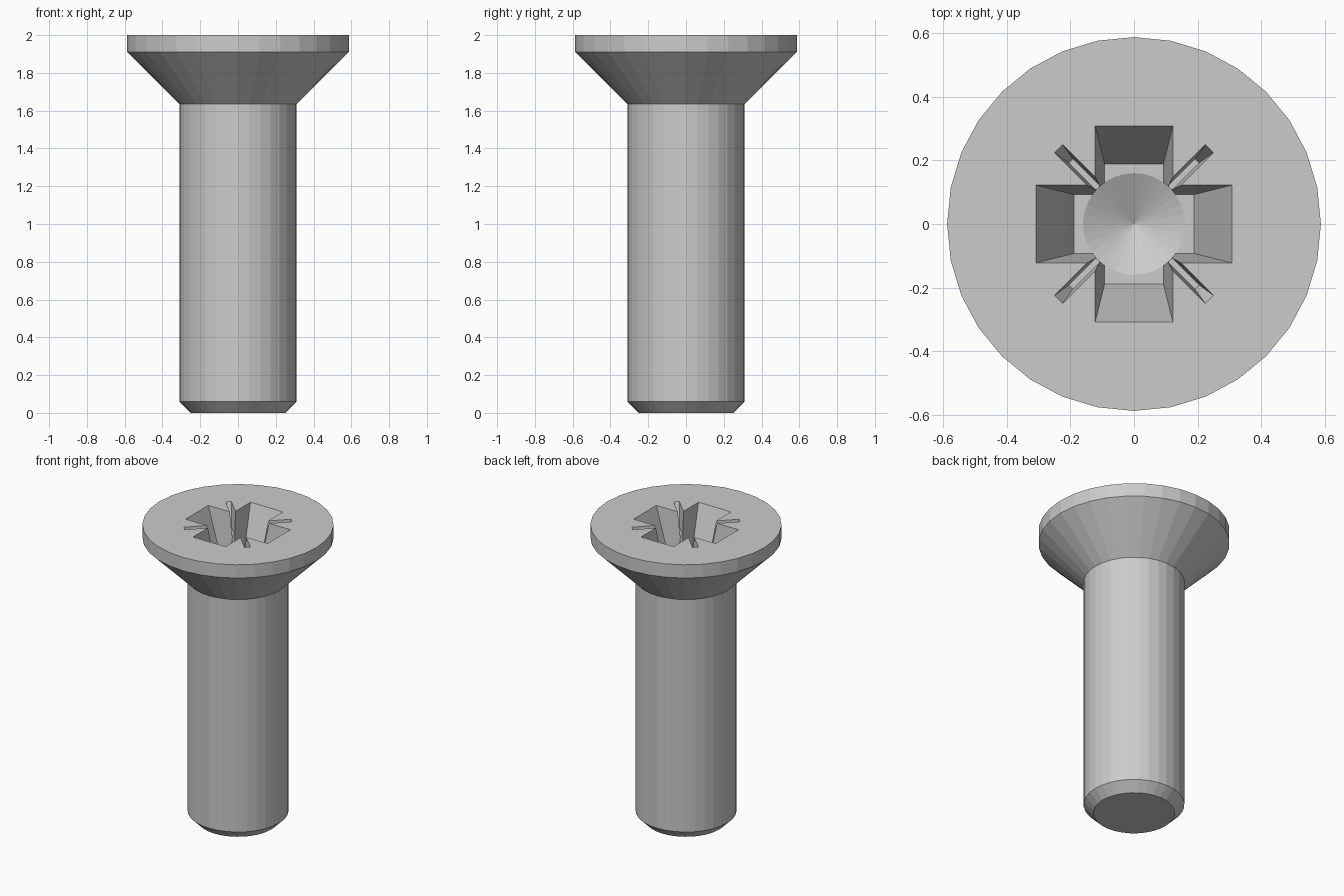
import bpy, bmesh, math

if "Cube" in bpy.data.objects:
    bpy.data.objects.remove(bpy.data.objects["Cube"])

TOP = 2.0
SIDES = 32


def finish(bm, name):
    bmesh.ops.recalc_face_normals(bm, faces=bm.faces)
    mesh = bpy.data.meshes.new(name)
    bm.to_mesh(mesh)
    bm.free()
    obj = bpy.data.objects.new(name, mesh)
    bpy.context.collection.objects.link(obj)
    return obj


def lathe(name, profile):
    """Revolve (radius, z) points around z; radius 0 makes a pole, open ends get caps."""
    bm = bmesh.new()
    rings = []
    for r, z in profile:
        n = SIDES if r > 0 else 1
        rings.append([bm.verts.new((r * math.cos(2 * math.pi * i / SIDES),
                                    r * math.sin(2 * math.pi * i / SIDES), z))
                      for i in range(n)])
    for a, b in zip(rings, rings[1:]):
        for i in range(SIDES):
            j = (i + 1) % SIDES
            if len(a) == 1:
                bm.faces.new((a[0], b[j], b[i]))
            else:
                bm.faces.new((a[i], a[j], b[j], b[i]))
    for ring in (rings[0], rings[-1]):
        if len(ring) > 1:
            bm.faces.new(ring)
    return finish(bm, name)


def tapered_slot(name, top, floor, depth, angle):
    """Cutter with half length/width given at the head surface and at the floor."""
    bm = bmesh.new()
    bmesh.ops.create_cube(bm, size=2)
    ca, sa = math.cos(angle), math.sin(angle)
    for v in bm.verts:
        t = 1.2 if v.co.z > 0 else 0.0
        x = v.co.x * (floor[0] + (top[0] - floor[0]) * t)
        y = v.co.y * (floor[1] + (top[1] - floor[1]) * t)
        v.co = (x * ca - y * sa, x * sa + y * ca, TOP - depth + depth * t)
    return finish(bm, name)


# Chamfered shank with countersunk head
screw = lathe("countersunk_screw", [(0.25, 0), (0.31, 0.06), (0.31, 1.635),
                                    (0.587, 1.91), (0.587, TOP)])

# Drive recess: cross arms, thin diagonal ticks, central drill point
DEPTH = 0.33
cutters = [lathe("drill_cutter", [(0, TOP - DEPTH - 0.08), (0.16, TOP - DEPTH), (0.16, TOP + 0.05)])]
for k in range(2):
    turn = k * math.pi / 2
    cutters.append(tapered_slot("arm_cutter", (0.308, 0.122), (0.188, 0.092), DEPTH, turn))
    cutters.append(tapered_slot("tick_cutter", (0.335, 0.018), (0.28, 0.009), 0.15,
                                turn + math.pi / 4))

bpy.context.view_layer.objects.active = screw
for cutter in cutters:
    cutter.hide_render = True
    mod = screw.modifiers.new("recess", 'BOOLEAN')
    mod.operation = 'DIFFERENCE'
    mod.solver = 'EXACT'
    mod.object = cutter
    bpy.ops.object.modifier_apply(modifier=mod.name)
for cutter in cutters:
    bpy.data.objects.remove(cutter)
